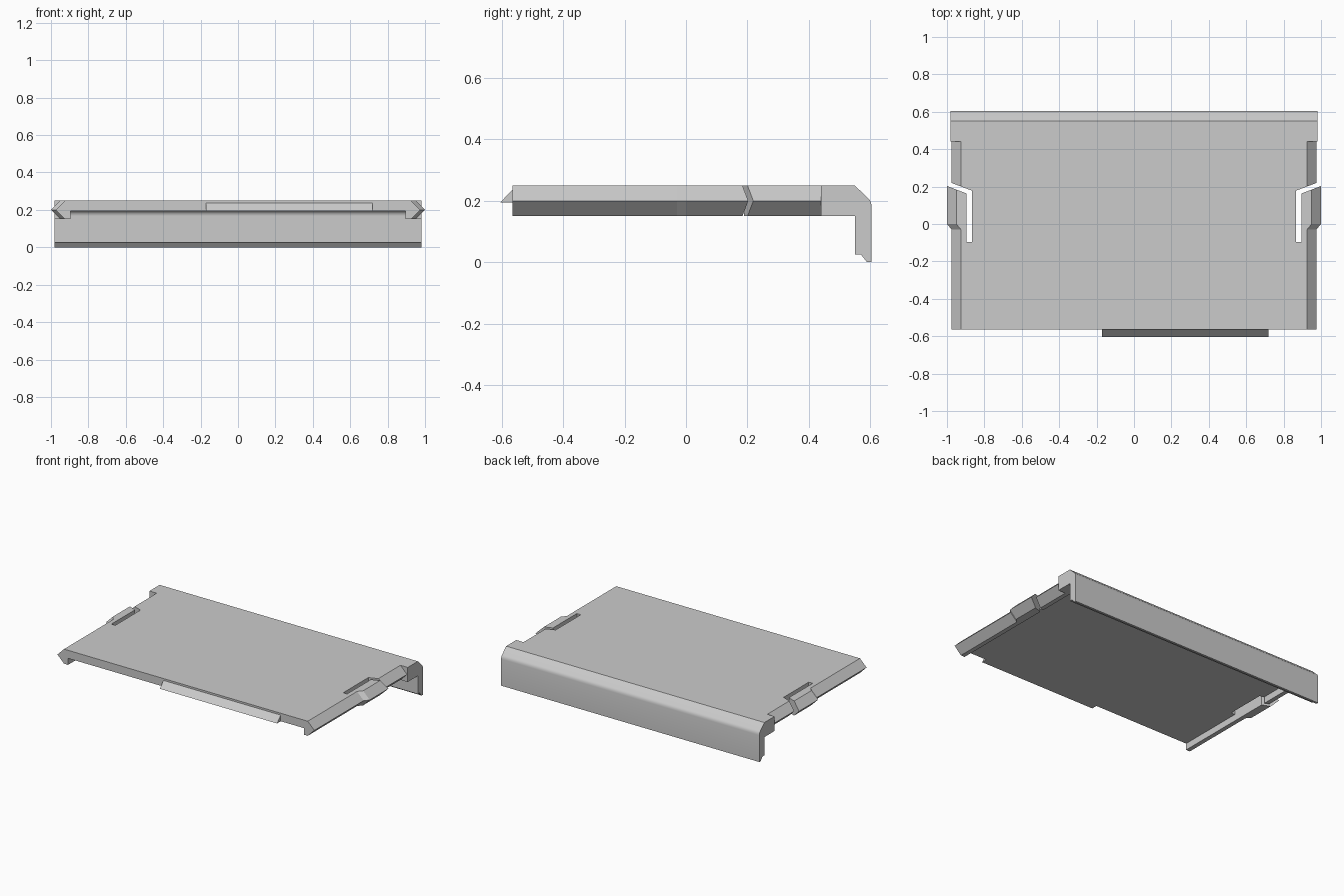
import bpy
import bmesh
import math

cube = bpy.data.objects.get("Cube")
if cube:
    bpy.data.objects.remove(cube, do_unlink=True)

grey = bpy.data.materials.new("light grey plastic")
grey.use_nodes = True
colour = (0.6, 0.6, 0.6, 1)
grey.diffuse_color = colour
grey.node_tree.nodes["Principled BSDF"].inputs["Base Color"].default_value = colour


def loft(name, rings, smooth=False):
    """Build a closed solid through rings that have equal point counts."""
    bm = bmesh.new()
    loops = [[bm.verts.new(p) for p in ring] for ring in rings]
    for a, b in zip(loops, loops[1:]):
        for i in range(len(a)):
            j = (i + 1) % len(a)
            bm.faces.new((a[i], a[j], b[j], b[i]))
    bm.faces.new(loops[0])
    bm.faces.new(loops[-1])
    bmesh.ops.recalc_face_normals(bm, faces=bm.faces)
    if bm.calc_volume(signed=True) < 0:
        bmesh.ops.reverse_faces(bm, faces=bm.faces)
    mesh = bpy.data.meshes.new(name)
    bm.to_mesh(mesh)
    bm.free()
    mesh.materials.append(grey)
    ob = bpy.data.objects.new(name, mesh)
    bpy.context.collection.objects.link(ob)
    if smooth:
        bpy.ops.object.select_all(action="DESELECT")
        ob.select_set(True)
        bpy.context.view_layer.objects.active = ob
        bpy.ops.object.shade_smooth_by_angle(angle=math.radians(28))


def bar(name, profile, x0, x1, smooth=False):
    """Side profile (y, z) stretched across x."""
    loft(name, [[(x, y, z) for y, z in profile] for x in (x0, x1)], smooth)


TOP, MID, LOW, UNDER = 0.25, 0.20, 0.15, 0.195
INNER, EDGE, TIP, WIDE = 0.895, 0.925, 0.975, 0.98
FRONT, STEP, BACK = -0.565, 0.44, 0.55
SLOT_FRONT, SLOT_IN = -0.095, 0.865
GAP_FRONT, GAP_BACK, SLANT = 0.163, 0.189, 0.38

# Deck outlined with the two latch slots
half = [(INNER, FRONT), (INNER, SLOT_FRONT), (SLOT_IN, SLOT_FRONT),
        (SLOT_IN, GAP_BACK - SLANT * (INNER - SLOT_IN)), (INNER, GAP_BACK), (INNER, BACK)]
outline = half + [(-x, y) for x, y in reversed(half)]
loft("deck", [[(x, y, z) for x, y in outline] for z in (UNDER, TOP)])


def rail_ring(side, y, shift=0, slant=0):
    """Pointed rail section, pushed outwards by shift."""
    section = [(INNER, TOP), (EDGE + shift, TOP), (TIP + shift, MID),
               (EDGE + shift, LOW), (INNER, LOW)]
    return [(side * x, y + slant * (x - INNER), z) for x, z in section]


for side, label in ((1, "left"), (-1, "right")):
    # Front rail ending in the latch bump
    loft(label + "_latch_rail", [
        rail_ring(side, FRONT), rail_ring(side, -0.03),
        rail_ring(side, 0, 0.025), rail_ring(side, GAP_FRONT, 0.025, SLANT)])
    # Short rail behind the slanted gap
    loft(label + "_rear_rail", [rail_ring(side, GAP_BACK, 0, SLANT), rail_ring(side, STEP)])
    # Square end block under the rear corner
    block = [(STEP, LOW), (BACK, LOW), (BACK, TOP), (STEP, TOP)]
    bar(label + "_end_block", block, side * INNER, side * WIDE)

# Fillet where the deck underside meets the rear lip
radius = 0.025
curve = []
for i in range(6):
    a = math.radians(18 * i)
    curve.append((BACK - radius * (1 - math.sin(a)), UNDER - radius * (1 - math.cos(a))))
bar("underside_fillet", [(BACK, UNDER)] + curve, -INNER, INNER, True)

# Rear lip with sloped shoulder, rounded corner and bevelled foot
shoulder = [(0.594, 0.208), (0.599, 0.202), (0.603, 0.194), (0.605, 0.183)]
foot = [(0.605, 0), (0.59, 0), (0.57, 0.025), (BACK, 0.025)]
bar("rear_lip", [(BACK, TOP)] + shoulder + foot, -WIDE, WIDE, True)

# Wedge tab on the front edge, set off centre
bar("front_tab", [(FRONT, 0.237), (-0.605, UNDER), (FRONT, UNDER)], -0.17, 0.72)
